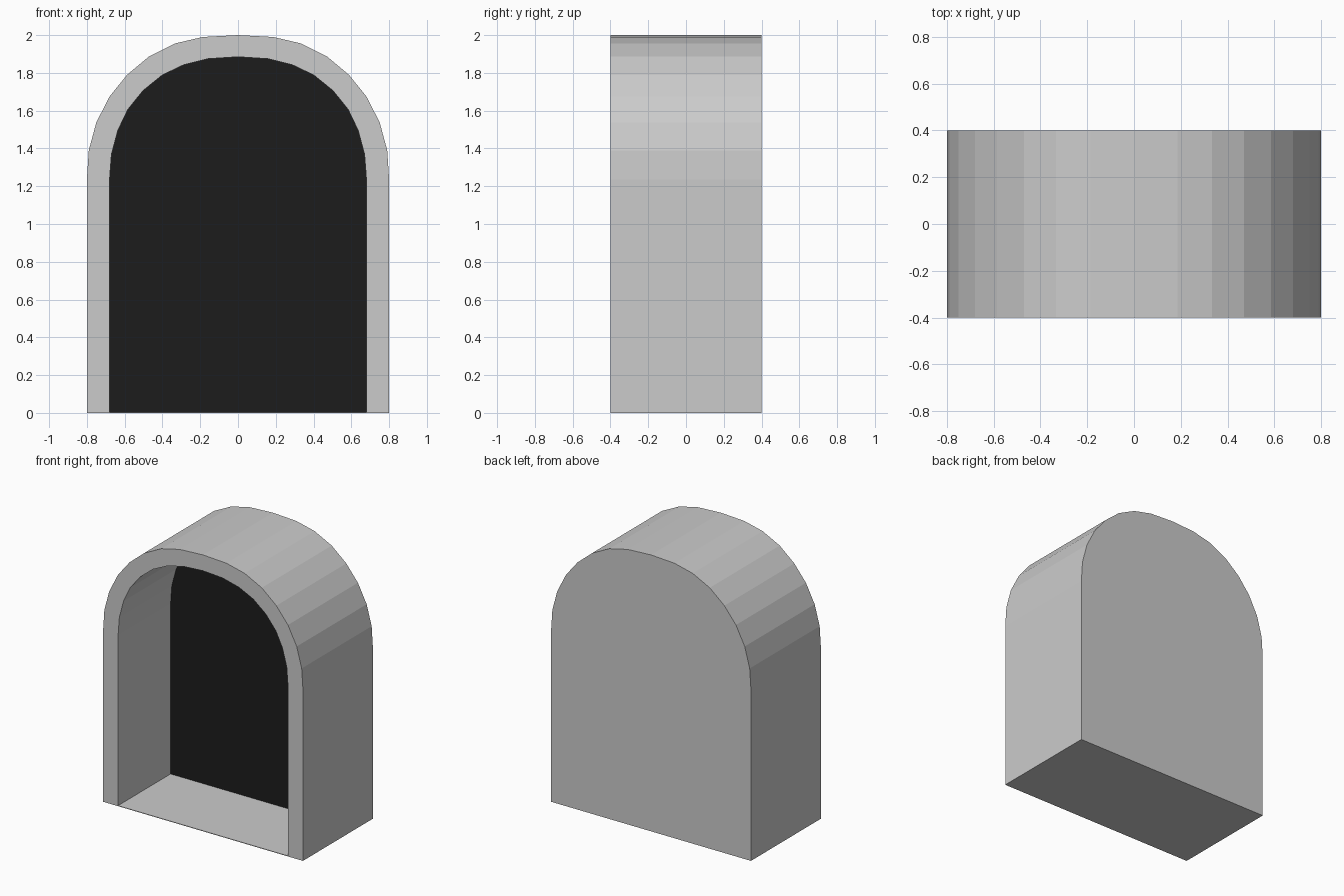
import bpy
import bmesh

if "Cube" in bpy.data.objects:
    bpy.data.objects.remove(bpy.data.objects["Cube"])

# Right half of the arch outlines (x, z), from the base to just before the crown
OUTER = [(0.8, 0), (0.8, 1.236), (0.79, 1.39), (0.75, 1.538), (0.68, 1.675),
         (0.587, 1.79), (0.47, 1.888), (0.333, 1.956), (0.187, 1.99)]
INNER = [(0.68, 0.004), (0.68, 1.236), (0.67, 1.369), (0.636, 1.496), (0.583, 1.607),
         (0.503, 1.706), (0.402, 1.788), (0.289, 1.842), (0.157, 1.875)]
FRONT, BACK, RECESS = -0.4, 0.4, 0.2


def mirrored(half, crown):
    return half + [(0, crown)] + [(-x, z) for x, z in reversed(half)]


def add_loop(bm, points, y):
    return [bm.verts.new((x, y, z)) for x, z in points]


def bridge(bm, a, b):
    n = len(a)
    for i in range(n):
        j = (i + 1) % n
        bm.faces.new((a[i], a[j], b[j], b[i]))


def finish(bm, name):
    bmesh.ops.recalc_face_normals(bm, faces=bm.faces)
    mesh = bpy.data.meshes.new(name)
    bm.to_mesh(mesh)
    bm.free()
    obj = bpy.data.objects.new(name, mesh)
    bpy.context.collection.objects.link(obj)
    return obj


outer = mirrored(OUTER, 2.0)
inner = mirrored(INNER, 1.885)

# Arched shell: back wall, outside, front rim, recess walls, recess end
bm = bmesh.new()
loops = [add_loop(bm, outer, BACK), add_loop(bm, outer, FRONT),
         add_loop(bm, inner, FRONT), add_loop(bm, inner, RECESS + 0.005)]
for a, b in zip(loops, loops[1:]):
    bridge(bm, a, b)
bm.faces.new(loops[0])
bm.faces.new(loops[-1])
finish(bm, "arched_shell")

# Black panel at the end of the recess
bm = bmesh.new()
front = add_loop(bm, inner, RECESS)
back = add_loop(bm, inner, RECESS + 0.005)
bridge(bm, front, back)
bm.faces.new(front)
bm.faces.new(back)
panel = finish(bm, "dark_panel")
black = bpy.data.materials.new("black")
black.diffuse_color = (0.012, 0.012, 0.012, 1)
black.use_nodes = True
black.node_tree.nodes["Principled BSDF"].inputs["Base Color"].default_value = black.diffuse_color
panel.data.materials.append(black)
